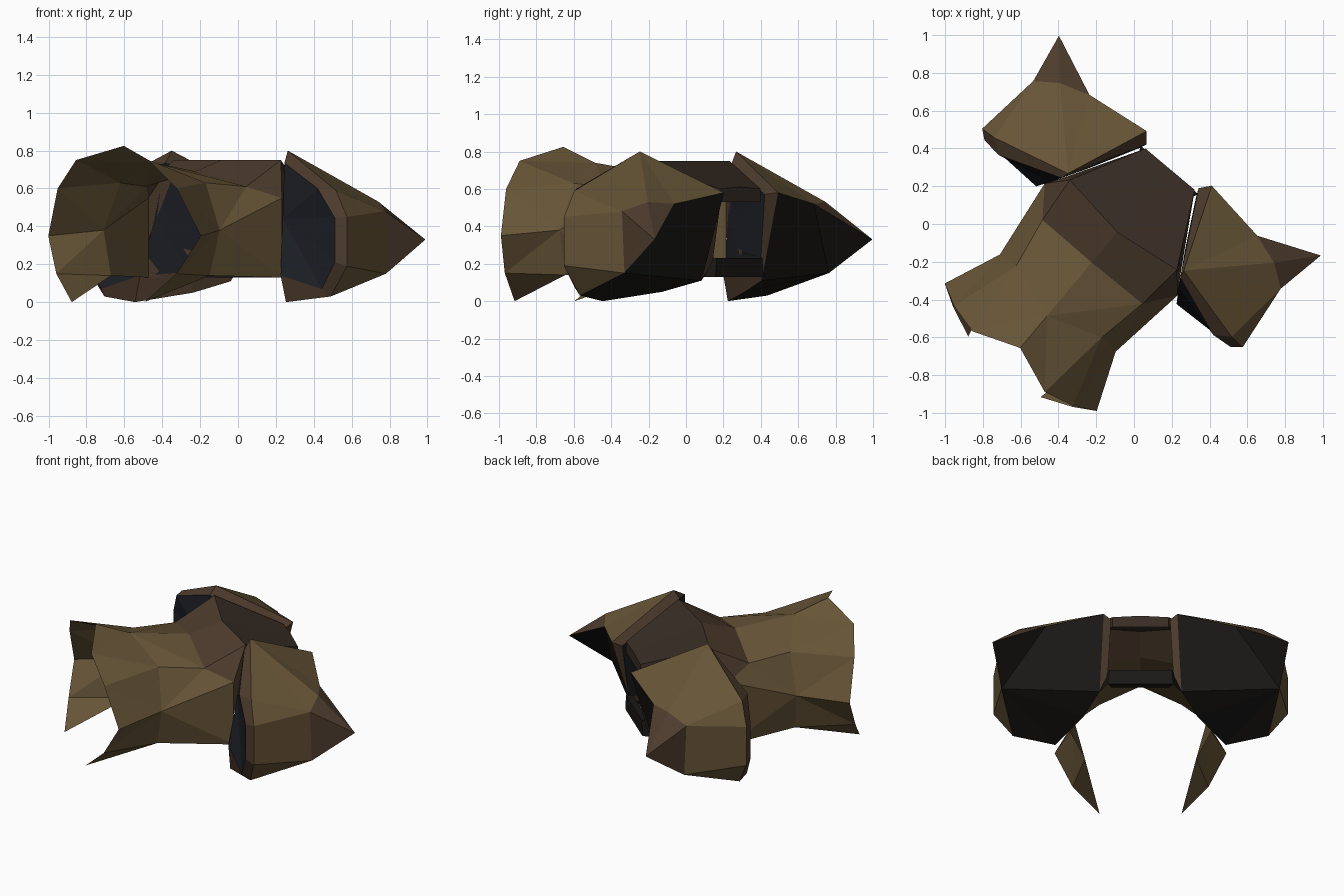
import bpy, bmesh, math

if "Cube" in bpy.data.objects:
    bpy.data.objects.remove(bpy.data.objects["Cube"])

TURN = math.radians(40)          # the whole piece is turned about z
CENTRE = -0.04                   # offset of the mirror plane


def material(name, rgb):
    m = bpy.data.materials.new(name)
    m.diffuse_color = (*rgb, 1)
    m.use_nodes = True
    m.node_tree.nodes["Principled BSDF"].inputs["Base Color"].default_value = m.diffuse_color
    return m


OLIVE = material("olive_leather", (0.135, 0.09, 0.038))
BROWN = material("brown_leather", (0.075, 0.045, 0.026))
UMBER = material("umber_leather", (0.04, 0.026, 0.018))
BLACK = material("black_leather", (0.010, 0.009, 0.008))
DARK = material("dark_lining", (0.012, 0.014, 0.019))


def place(side, forward, z, sign):
    """(sideways, forward, up) to world space, sign picks the left or right half."""
    u, c, s = sign * side + CENTRE, math.cos(TURN), math.sin(TURN)
    return (u * c - forward * s, -u * s - forward * c, z)


def build(name, points, groups, signs):
    """points: letter -> (side, forward, up); groups: (material, 'ABC BCD ...')."""
    bm = bmesh.new()
    for sign in signs:
        v = {k: bm.verts.new(place(*p, sign)) for k, p in points.items()}
        for i, (_, faces) in enumerate(groups):
            for word in faces.split():
                f = bm.faces.new([v[k] for k in (word if sign > 0 else word[::-1])])
                f.material_index = i
    bmesh.ops.remove_doubles(bm, verts=bm.verts, dist=0.001)
    bmesh.ops.recalc_face_normals(bm, faces=bm.faces)
    me = bpy.data.meshes.new(name)
    bm.to_mesh(me)
    bm.free()
    for m, _ in groups:
        me.materials.append(m)
    ob = bpy.data.objects.new(name, me)
    bpy.context.collection.objects.link(ob)
    return ob


# shoulder pads: A-I outer rim, a-i inner rim, J-N outer shell, x lining centre
pad = dict(
    A=(.40, .02, .80), B=(.82, .125, .59), C=(.90, .13, .45), D=(.90, .13, .19),
    E=(.78, .12, .03), F=(.52, .178, 0), G=(.345, -.09, .05), H=(.25, -.285, .11),
    I=(.225, -.42, .58),
    a=(.41, .06, .735), b=(.74, .18, .60), c=(.85, .17, .445), d=(.85, .17, .21),
    e=(.76, .17, .07), f=(.485, .18, .14), g=(.34, -.06, .16), h=(.20, -.32, .21),
    i=(.18, -.365, .57), x=(.44, .11, .44),
    J=(.855, -.237, .48), K=(.85, -.25, .15), L=(.905, -.508, .33),
    M=(.58, -.372, .52), N=(.74, -.32, .53))
loop = "ABCDEFGHI"
pairs = list(zip(loop, loop[1:] + loop[0]))
rim = " ".join(p + q + q.lower() + p.lower() for p, q in pairs)
lining = " ".join(p.lower() + q.lower() + "x" for p, q in pairs)
front, back, spike = "AJB BJC CJKD DKE AMN ANJ AIM", "IHM HKM KFE KGF KHG MKL", "JLK JNL NML"
for label, sign in (("right", 1), ("left", -1)):
    build(label + "_shoulder_pad", pad,
          [(OLIVE, front), (BLACK, back), (BROWN, spike + " " + rim), (DARK, lining)], [sign])

# hood: open shell of three rings, A-F front mouth, G-K middle, L-O rear
hood = dict(
    A=(0, .89, .825), B=(.25, .985, .75), C=(.41, .945, .60), D=(.525, .885, .35),
    E=(.415, .95, .15), F=(.25, 1.02, 0),
    G=(0, .67, .74), H=(.295, .57, .63), I=(.40, .58, .38), K=(.34, .59, .14),
    L=(0, .30, .69), M=(.345, .295, .61), N=(.46, .14, .55), O=(.46, .14, .13))
build("hood", hood, [(OLIVE, "ABG BHG BCH CIH CDI DEI EKI EFK GHM GML HIM IMN INO IKO")], (1, -1))

# collar roof joining the hood and shoulder pads, with a lip at the back
roof = dict(
    A=(0, .30, .69), B=(.345, .295, .61), C=(.46, .14, .55),
    D=(0, .09, .75), E=(.37, .04, .75), F=(0, -.345, .61), G=(.17, -.345, .60),
    H=(0, -.345, .53), I=(.17, -.345, .53), J=(.39, .03, .65), P=(.46, .14, .33))
build("collar_roof", roof, [(BROWN, "ABED BCE ECPJ"), (UMBER, "DEGF FGIH EJIG")], (1, -1))

# low strap closing the back under the window
strap = dict(
    A=(0, -.34, .13), B=(.20, -.34, .13), C=(.34, -.08, .13), D=(.46, .14, .13),
    a=(0, -.34, .23), b=(.19, -.34, .23), c=(.33, -.08, .27), d=(.46, .14, .33),
    E=(0, -.30, .13), e=(0, -.30, .23), F=(.18, -.30, .13), f=(.18, -.30, .23))
build("back_strap", strap, [(BLACK, "ABba BCcb EFfe AEFB aefb"), (BROWN, "CDdc")], (1, -1))
